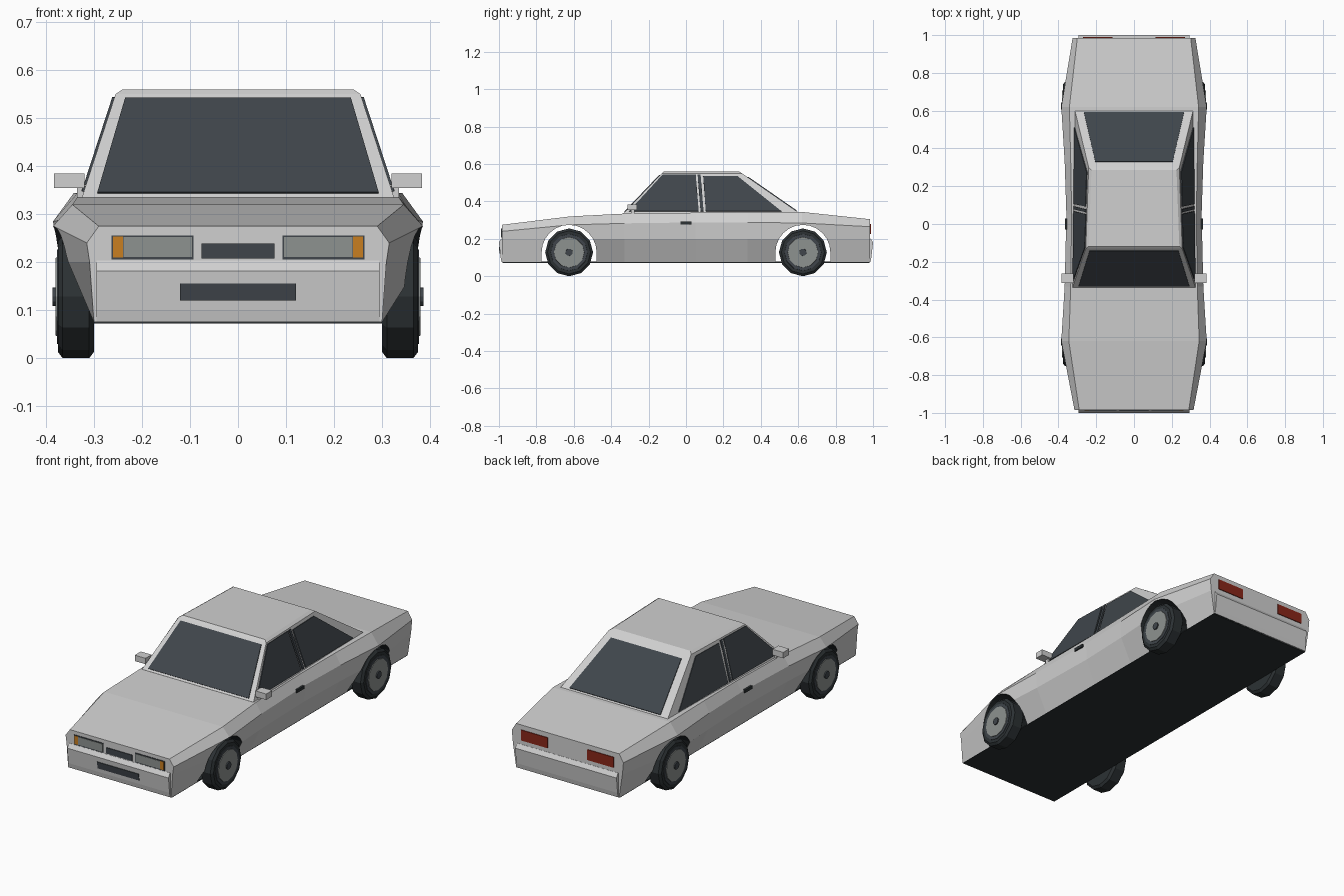
import bpy, bmesh, math
from mathutils import Vector

cube = bpy.data.objects.get("Cube")
if cube:
    bpy.data.objects.remove(cube, do_unlink=True)


def material(name, rgb):
    m = bpy.data.materials.new(name)
    m.use_nodes = True
    m.diffuse_color = (*rgb, 1)
    bsdf = next(n for n in m.node_tree.nodes if n.type == 'BSDF_PRINCIPLED')
    bsdf.inputs["Base Color"].default_value = (*rgb, 1)
    return m


PAINT = material("light_grey_paint", (0.63, 0.63, 0.63))
GLASS = material("dark_glass", (0.05, 0.06, 0.07))
BLACK = material("black_rubber", (0.025, 0.031, 0.034))
METAL = material("grey_metal", (0.27, 0.29, 0.28))
AMBER = material("amber_lamp", (0.58, 0.21, 0.015))
RED = material("red_lamp", (0.25, 0.02, 0.01))


def loft(name, rings, mat):
    """Skin a list of equal-length point rings and cap both ends."""
    bm = bmesh.new()
    vs = [[bm.verts.new(p) for p in r] for r in rings]
    n = len(rings[0])
    for a, b in zip(vs, vs[1:]):
        for i in range(n):
            j = (i + 1) % n
            bm.faces.new((a[i], a[j], b[j], b[i]))
    bm.faces.new(vs[0])
    bm.faces.new(vs[-1])
    bmesh.ops.recalc_face_normals(bm, faces=bm.faces)
    me = bpy.data.meshes.new(name)
    bm.to_mesh(me)
    bm.free()
    me.materials.append(mat)
    ob = bpy.data.objects.new(name, me)
    bpy.context.collection.objects.link(ob)
    return ob


def prism(name, profile, x0, x1, mat):
    """Sweep a (y, z) profile along x."""
    return loft(name, [[(x, y, z) for y, z in profile] for x in (x0, x1)], mat)


def box(name, x0, x1, y0, y1, z0, z1, mat):
    return prism(name, [(y0, z0), (y1, z0), (y1, z1), (y0, z1)], x0, x1, mat)


def plate(name, pts, mat, half=0.004):
    """Thin panel centred on a flat outline."""
    pts = [Vector(p) for p in pts]
    n = (pts[1] - pts[0]).cross(pts[2] - pts[0]).normalized() * half
    return loft(name, [[p - n for p in pts], [p + n for p in pts]], mat)


# Lower body: y, shoulder half width, deck half width, deck z, shoulder z
stations = [
    (-0.985, 0.315, 0.29, 0.275, 0.24),
    (-0.62, 0.385, 0.345, 0.32, 0.275),
    (-0.33, 0.367, 0.335, 0.335, 0.283),
    (0.05, 0.358, 0.33, 0.34, 0.288),
    (0.33, 0.367, 0.335, 0.343, 0.288),
    (0.62, 0.385, 0.342, 0.344, 0.285),
    (0.985, 0.325, 0.30, 0.305, 0.265),
]
FLOOR = 0.075
rings = []
for y, w, t, zt, zs in stations:
    half = [(0.30, FLOOR), (w - 0.006, 0.2), (w, zs), (t, zt)]
    rings.append([(x, y, z) for x, z in half] + [(-x, y, z) for x, z in reversed(half)])
body = loft("lower_body", rings, PAINT)
body.data.materials.append(BLACK)

# Wheel arches cut through the lower body
AXLE, WHEEL_Z, ARCH = 0.625, 0.128, 0.147
for s in (-1, 1):
    arch = [(s * AXLE + ARCH * math.cos(math.pi * i / 12),
             WHEEL_Z + ARCH * math.sin(math.pi * i / 12)) for i in range(13)]
    arch += [(s * AXLE - ARCH, 0), (s * AXLE + ARCH, 0)]
    cutter = prism("arch_cutter", arch, -0.5, 0.5, PAINT)
    cutter.hide_render = True
    mod = body.modifiers.new("arch", 'BOOLEAN')
    mod.operation, mod.solver, mod.object = 'DIFFERENCE', 'EXACT', cutter
    bpy.context.view_layer.objects.active = body
    bpy.ops.object.modifier_apply(modifier=mod.name)
    bpy.data.objects.remove(cutter, do_unlink=True)

# Black floor and arch linings
for p in body.data.polygons:
    c, n = p.center, p.normal
    lining = abs(abs(c.y) - AXLE) < ARCH + 0.002 and abs(n.x) < 0.01 and c.z < 0.28
    p.material_index = 1 if n.z < -0.95 or lining else 0
box("floor_plate", -0.3, 0.3, -0.98, 0.98, FLOOR - 0.003, FLOOR + 0.003, BLACK)

# Cabin
Z0, Z1 = 0.335, 0.55
F0, F1, B0, B1 = -0.335, -0.13, 0.61, 0.30      # screen y at base and roof


def ring(front_w, back_w, front, back, z):
    return [(-front_w, front, z), (front_w, front, z), (back_w, back, z), (-back_w, back, z)]


loft("cabin", [ring(0.325, 0.315, F0, B0, Z0 - 0.02),
               ring(0.325, 0.315, F0, B0, Z0),
               ring(0.255, 0.24, F1, B1, Z1),
               ring(0.24, 0.225, F1 + 0.012, B1 - 0.015, 0.56)], PAINT)


def lerp(a, b, t):
    return a + (b - a) * t


def screen(name, y0, y1, low, high):
    """Glass on a sloped cabin end; low and high are (half width, z)."""
    pts = []
    for (w, z), sides in ((low, (-1, 1)), (high, (1, -1))):
        y = lerp(y0, y1, (z - Z0) / (Z1 - Z0))
        pts += [(s * w, y, z) for s in sides]
    plate(name, pts, GLASS)


screen("windscreen", F0, F1, (0.293, 0.343), (0.235, 0.54))
screen("rear_window", B0, B1, (0.265, 0.349), (0.205, 0.53))


def on_side(s, y, z):
    """Point on the cabin side at a given y and z."""
    t = (z - Z0) / (Z1 - Z0)
    u = (y - lerp(F0, F1, t)) / (lerp(B0, B1, t) - lerp(F0, F1, t))
    return (s * (lerp(lerp(0.325, 0.315, u), lerp(0.255, 0.24, u), t) + 0.001), y, z)


panes = {
    "front_side_window": [(-0.305, 0.347), (0.068, 0.347), (0.052, 0.543), (-0.125, 0.543)],
    "door_pillar": [(0.078, 0.347), (0.094, 0.347), (0.078, 0.543), (0.062, 0.543)],
    "rear_side_window": [(0.106, 0.347), (0.51, 0.347), (0.275, 0.535), (0.092, 0.535)],
}
for s, side in ((1, "left"), (-1, "right")):
    for name, pts in panes.items():
        plate(f"{side}_{name}", [on_side(s, y, z) for y, z in pts], GLASS)
    # Mirrors and door handles
    box(f"{side}_mirror", s * 0.32, s * 0.383, -0.312, -0.262, 0.354, 0.385, PAINT)
    box(f"{side}_mirror_stalk", s * 0.305, s * 0.335, -0.295, -0.275, 0.335, 0.362, PAINT)
    box(f"{side}_door_handle", s * 0.35, s * 0.366, -0.03, 0.03, 0.278, 0.294, BLACK)

# Bumpers
for s, end in ((-1, "front"), (1, "rear")):
    prism(f"{end}_bumper", [(s * y, z) for y, z in (
        (0.97, 0.203), (0.986, 0.203), (1.0, 0.182), (0.991, 0.1), (0.986, FLOOR), (0.97, FLOOR))],
        -0.295, 0.295, PAINT)


def end_plate(name, x0, x1, z0, z1, y, mat, y_top=None):
    """Thin panel on the nose or tail."""
    yt = y if y_top is None else y_top
    plate(name, [(x0, y, z0), (x1, y, z0), (x1, yt, z1), (x0, yt, z1)], mat, 0.003)


# Nose and tail details
end_plate("grille", -0.076, 0.076, 0.208, 0.239, -0.986, GLASS)
end_plate("lower_intake", -0.121, 0.121, 0.121, 0.156, -0.9935, GLASS, -0.9973)
for s, side in ((1, "left"), (-1, "right")):
    end_plate(f"{side}_lamp_surround", s * 0.093, s * 0.263, 0.206, 0.256, -0.985, GLASS)
    end_plate(f"{side}_headlamp", s * 0.096, s * 0.238, 0.211, 0.252, -0.987, METAL)
    end_plate(f"{side}_indicator", s * 0.239, s * 0.26, 0.21, 0.253, -0.987, AMBER)
    end_plate(f"{side}_tail_lamp", s * 0.115, s * 0.27, 0.225, 0.28, 0.986, RED)


def disc(name, s, y, steps, mat, sides=12):
    """Turned part about x; steps are (x, radius)."""
    return loft(name, [[(s * x, y + r * math.cos(math.tau * i / sides),
                         WHEEL_Z + r * math.sin(math.tau * i / sides)) for i in range(sides)]
                       for x, r in steps], mat)


# Wheels
for s, side in ((1, "left"), (-1, "right")):
    for e, end in ((-1, "front"), (1, "rear")):
        y, name = e * AXLE, f"{end}_{side}"
        disc(name + "_tyre", s, y,
             [(0.3, 0.115), (0.31, WHEEL_Z), (0.365, WHEEL_Z), (0.375, 0.115)], BLACK)
        disc(name + "_sidewall", s, y, [(0.37, 0.1), (0.377, 0.098)], GLASS)
        disc(name + "_rim", s, y, [(0.37, 0.083), (0.38, 0.081)], METAL)
        disc(name + "_hub", s, y, [(0.37, 0.02), (0.386, 0.019)], GLASS)
